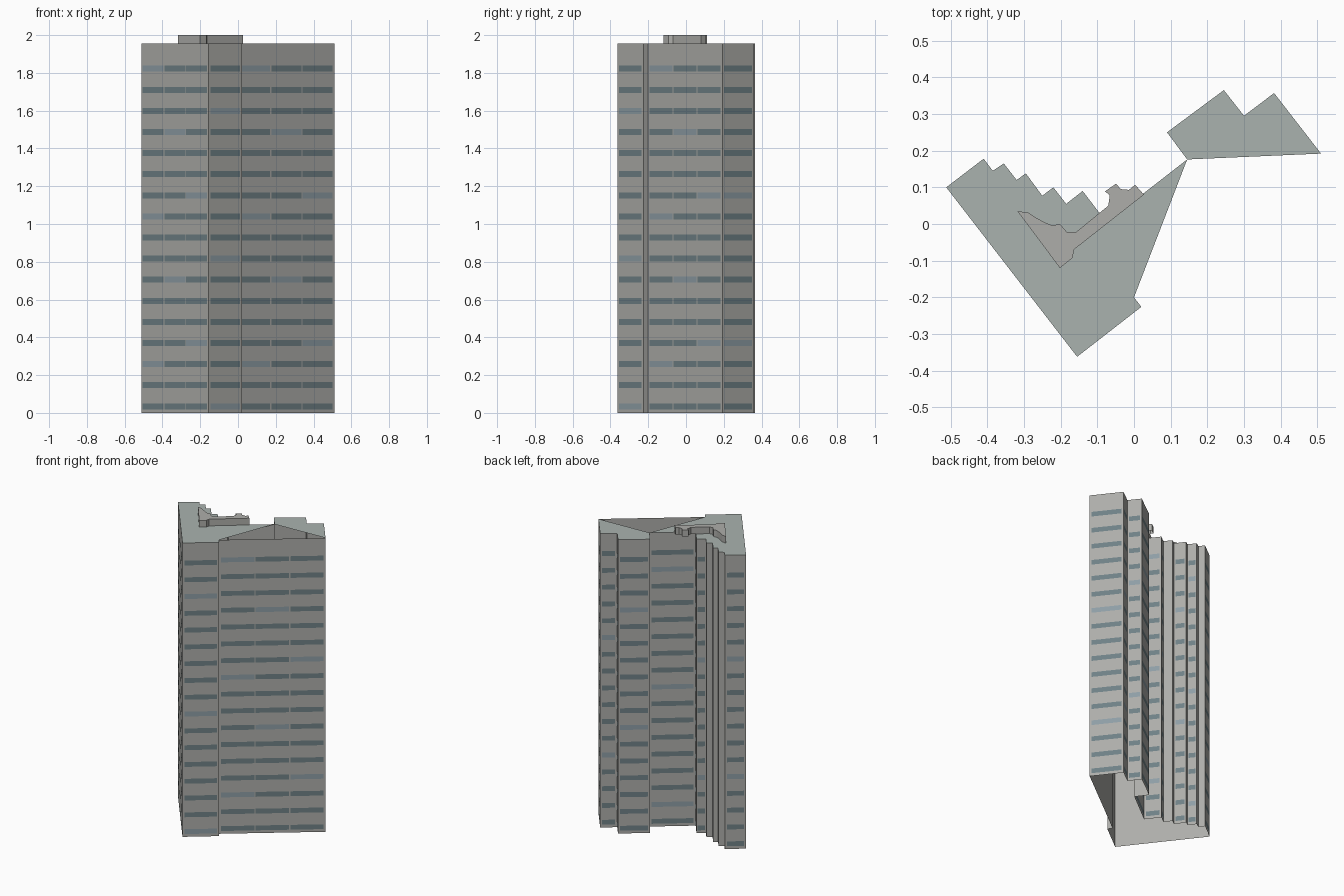
import bpy
from mathutils import Vector

if "Cube" in bpy.data.objects:
    bpy.data.objects.remove(bpy.data.objects["Cube"])

ROOF_Z, TOP_Z = 1.955, 2.0


def material(name, rgb):
    m = bpy.data.materials.new(name)
    m.diffuse_color = (*rgb, 1)
    m.use_nodes = True
    m.node_tree.nodes["Principled BSDF"].inputs["Base Color"].default_value = m.diffuse_color
    return m


wall_mat = material("concrete", (0.42, 0.42, 0.40))
roof_mat = material("roof_felt", (0.40, 0.45, 0.43))
glass_mat = material("dark_glass", (0.16, 0.22, 0.24))
pale_mat = material("pale_glass", (0.27, 0.34, 0.38))


def make(name, verts, faces, mats, slots=None):
    me = bpy.data.meshes.new(name)
    me.from_pydata(verts, [], faces)
    for m in mats:
        me.materials.append(m)
    if slots:
        for p, s in zip(me.polygons, slots):
            p.material_index = s
    me.update()
    ob = bpy.data.objects.new(name, me)
    bpy.context.collection.objects.link(ob)
    return ob


def wall_ring(name, outline, z0, z1, cap=False):
    n = len(outline)
    verts = [(x, y, z) for z in (z0, z1) for x, y in outline]
    faces = [(i, (i + 1) % n, (i + 1) % n + n, i + n) for i in range(n)]
    if cap:
        faces.append(tuple(range(n, 2 * n)))
    return make(name, verts, faces, [wall_mat])


# tower footprint, counter-clockwise from the front corner
foot = [(-.155, -.362), (.02, -.226), (0, -.2), (.51, .192), (.382, .357),
        (.30, .295), (.245, .365), (.09, .25), (.145, .176), (-.075, .005),
        (-.14, .09), (-.185, .055), (-.22, .10), (-.25, .077), (-.295, .138),
        (-.32, .12), (-.355, .165), (-.385, .145), (-.41, .178), (-.512, .10)]

# open-bottomed outer walls
wall_ring("tower_walls", foot, 0, ROOF_Z)

# roof in two pieces, leaving the triangular shaft open
for name, ids in (("main_roof", [0, 1, 2] + list(range(8, 20))),
                  ("wing_roof", [3, 4, 5, 6, 7, 8])):
    make(name, [(*foot[i], ROOF_Z) for i in ids], [tuple(range(len(ids)))], [roof_mat])

# rooftop plant room with its irregular back edge
plant = [(-.202, -.12), (-.167, -.092), (-.164, -.07), (.027, .08), (.003, .107),
         (-.014, .093), (-.036, .095), (-.049, .11), (-.079, .089), (-.066, .078),
         (-.07, .05), (-.158, -.022), (-.183, -.022), (-.202, 0), (-.222, -.004),
         (-.243, .004), (-.265, .016), (-.288, .031), (-.318, .035)]
wall_ring("plant_room", plant, ROOF_Z, TOP_Z, cap=True)

# window strips: footprint edge -> number of windows per floor
columns = {0: 1, 2: 3, 3: 1, 4: 1, 5: 1, 6: 1, 7: 1, 8: 1, 9: 1,
           10: 1, 13: 1, 15: 1, 18: 1, 19: 3}
verts, faces, slots = [], [], []
for edge, count in columns.items():
    a = Vector((*foot[edge], 0))
    b = Vector((*foot[(edge + 1) % len(foot)], 0))
    along = (b - a).normalized()
    out = Vector((along.y, -along.x, 0)) * 0.0015
    length = (b - a).length
    margin, gap = min(0.012, length * 0.12), 0.008
    width = (length - 2 * margin - gap * (count - 1)) / count
    for col in range(count):
        p = a + out + along * (margin + col * (width + gap))
        q = p + along * width
        # the left facade counts its columns from the far end
        order = count - 1 - col if edge == 19 else col
        for row in range(17):
            z = 0.035 + row * 0.1117
            k = len(verts)
            verts += [(v.x, v.y, z + dz) for v, dz in
                      ((p, -.016), (q, -.016), (q, .016), (p, .016))]
            faces.append((k, k + 1, k + 2, k + 3))
            phase = 2 if count == 3 else edge % 7
            slots.append(int((row + 3 * (col if edge == 19 else order)) % 7 == phase))
make("window_strips", verts, faces, [glass_mat, pale_mat], slots)
